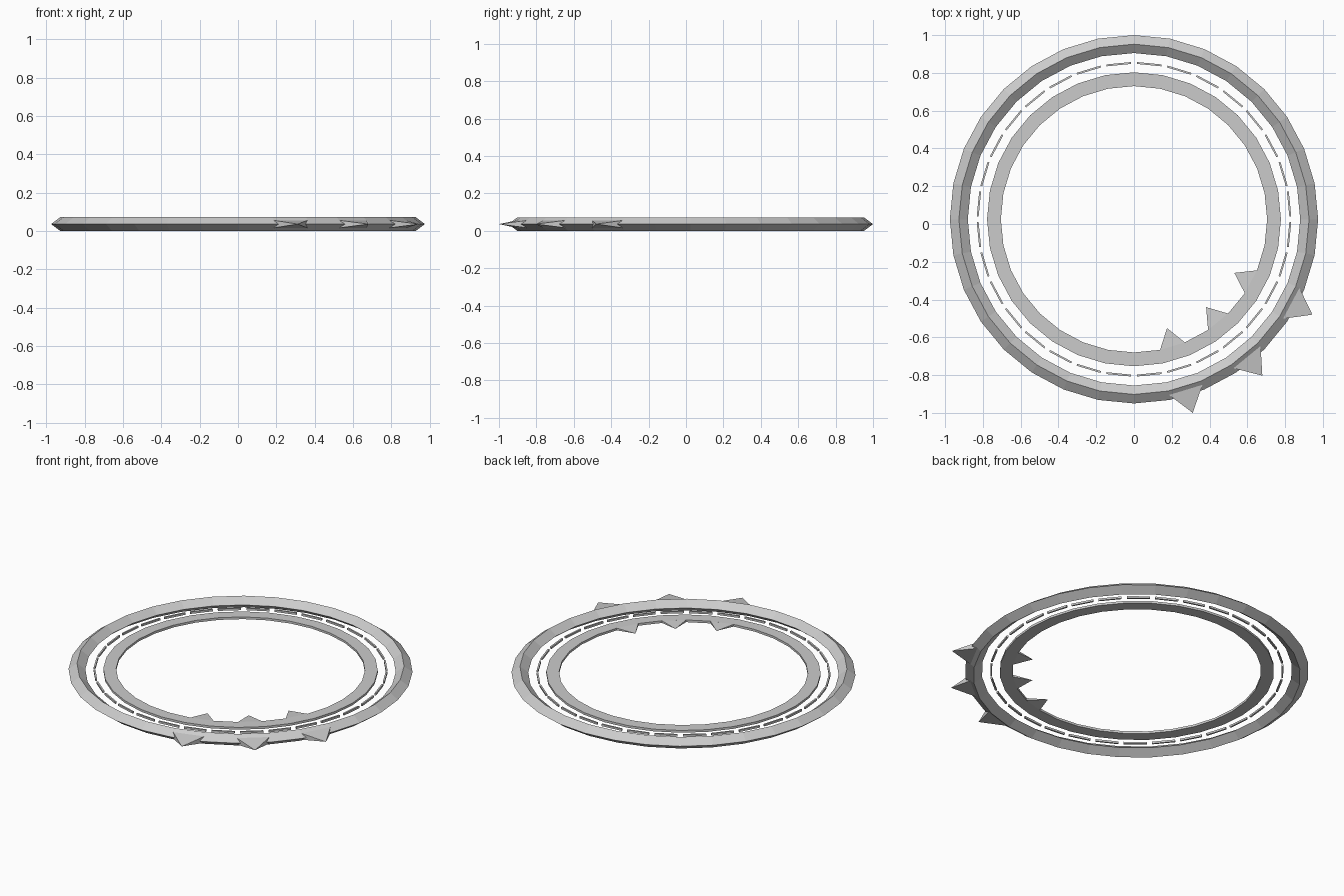
import bpy, bmesh, math
from mathutils import Vector

if "Cube" in bpy.data.objects:
    bpy.data.objects.remove(bpy.data.objects["Cube"])

N = 32                      # sides of every ring
STEP = 2 * math.pi / N
CY, CZ = 0.025, 0.036       # ring centre
SPIKES = [math.radians(a) for a in (-28.125, -50.625, -73.125)]


def polar(r, a, z=0.0):
    return Vector((r * math.cos(a), r * math.sin(a) + CY, z + CZ))


def finish(bm, name):
    bmesh.ops.recalc_face_normals(bm, faces=bm.faces[:])
    mesh = bpy.data.meshes.new(name)
    bm.to_mesh(mesh)
    bm.free()
    ob = bpy.data.objects.new(name, mesh)
    bpy.context.collection.objects.link(ob)
    return ob


def ring(name, profile):
    """Sweep a closed (radius, z) profile around the centre."""
    bm = bmesh.new()
    loops = [[bm.verts.new(polar(r, i * STEP, z)) for r, z in profile] for i in range(N)]
    k = len(profile)
    for i in range(N):
        a, b = loops[i], loops[(i + 1) % N]
        for j in range(k):
            bm.faces.new((a[j], b[j], b[(j + 1) % k], a[(j + 1) % k]))
    return finish(bm, name)


def spikes(name, base_r, tip_r, half_h):
    """Four-sided spikes, each one ring segment wide."""
    bm = bmesh.new()
    for c in SPIKES:
        base = [bm.verts.new(polar(base_r, c + s * STEP / 2, z * half_h))
                for s, z in ((-1, -1), (1, -1), (1, 1), (-1, 1))]
        tip = bm.verts.new(polar(tip_r, c))
        bm.faces.new(base)
        for i in range(4):
            bm.faces.new((base[i], base[(i + 1) % 4], tip))
    return finish(bm, name)


# outer ring with diamond section, and its outward spikes
ring("outer_ring", [(0.975, 0), (0.927, 0.036), (0.880, 0), (0.927, -0.036)])
spikes("outer_spikes", 0.948, 1.071, 0.020)

# flat inner ring and its inward teeth
T = 0.007
ring("inner_ring", [(0.778, T), (0.705, T), (0.705, -T), (0.778, -T)])
spikes("inner_teeth", 0.706, 0.602, T)

# dashed middle ring of thin straight bars
bm = bmesh.new()
R_IN, R_OUT, HALF = 0.820, 0.830, 0.066
for i in range(N):
    a = (i + 0.5) * STEP
    out = Vector((math.cos(a), math.sin(a), 0))
    side = Vector((-out.y, out.x, 0))
    mid = Vector((0, CY, CZ))
    v = [[bm.verts.new(mid + out * r + side * s + Vector((0, 0, z)))
          for r, s in ((R_IN, -HALF), (R_OUT, -HALF), (R_OUT, HALF), (R_IN, HALF))]
         for z in (-0.006, 0.006)]
    bm.faces.new(v[0])
    bm.faces.new(v[1])
    for j in range(4):
        n = (j + 1) % 4
        bm.faces.new((v[0][j], v[0][n], v[1][n], v[1][j]))
finish(bm, "dashed_ring")
